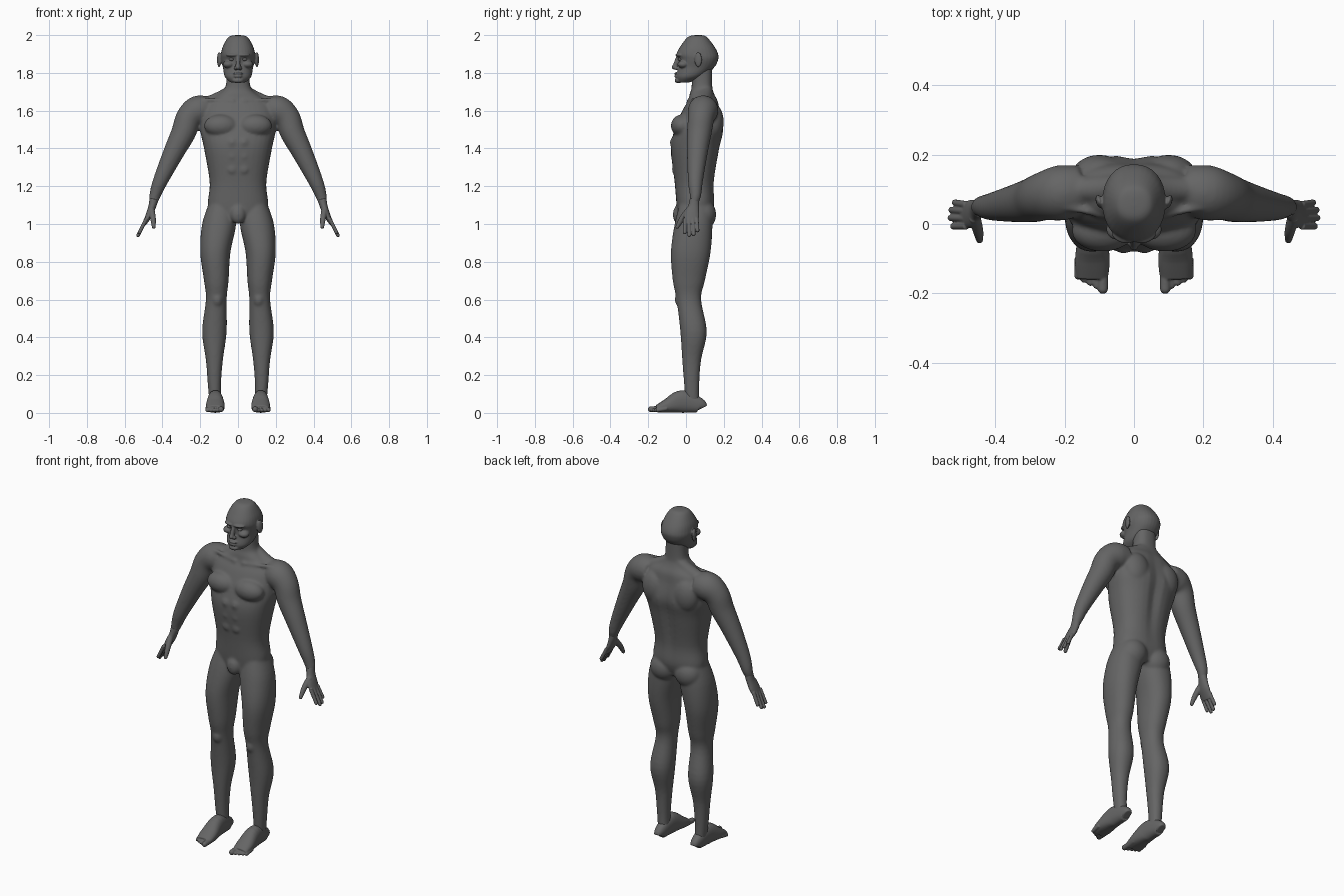
import bpy, bmesh, math
from mathutils import Vector, Matrix

cube = bpy.data.objects.get("Cube")
if cube:
    bpy.data.objects.remove(cube, do_unlink=True)

grey = (0.13, 0.13, 0.13, 1)
skin = bpy.data.materials.new("grey_skin")
skin.use_nodes = True
skin.diffuse_color = grey
skin.node_tree.nodes["Principled BSDF"].inputs["Base Color"].default_value = grey

ACROSS, DEEP = Vector((1, 0, 0)), Vector((0, 1, 0))
SIDES = {"left": 1, "right": -1}


def blend(rows, steps=5):
    """Catmull-Rom interpolation of section rows."""
    last = len(rows) - 1
    out = []
    for i in range(last):
        near = [rows[min(max(i + o, 0), last)] for o in (-1, 0, 1, 2)]
        for j in range(steps):
            t = j / steps
            out.append([b + t / 2 * (c - a + t * (2 * a - 5 * b + 4 * c - d
                                                  + t * (3 * b - a - 3 * c + d)))
                        for a, b, c, d in zip(*near)])
    out.append(list(rows[-1]))
    return out


def oval(power, count=32):
    """Points of a unit superellipse."""
    for i in range(count):
        angle = math.tau * i / count
        yield [math.copysign(abs(v) ** (2 / power), v) for v in (math.cos(angle), math.sin(angle))]


def loft(bm, rings):
    loops = [[bm.verts.new(p) for p in ring] for ring in rings]
    for low, high in zip(loops, loops[1:]):
        for i in range(len(low)):
            bm.faces.new((low[i - 1], low[i], high[i], high[i - 1]))
    bm.faces.new(loops[0])
    bm.faces.new(loops[-1])


def slab(bm, rows, side=1, power=2.2, groove=0):
    """Level sections: height, inner x, outer x, front y, back y."""
    rings = []
    for z, inner, outer, front, back in blend(rows):
        ring = []
        for u, v in oval(power):
            x = (inner + outer + u * (outer - inner)) / 2
            y = (front + back + v * (back - front)) / 2
            if v > 0:
                y -= groove * math.exp(-(x / 0.03) ** 2 - ((z - 1.4) / 0.2) ** 2)
            ring.append((side * x, y, z))
        rings.append(ring)
    loft(bm, rings)


def centred(rows):
    """Turn rows of height, half width, front, back into symmetric slab rows."""
    return [(z, -half, half, front, back) for z, half, front, back in rows]


def tube(bm, rows, side=1, ref=DEEP, power=2):
    """Sections along a path: x, y, z, radius, and optionally a second radius along ref."""
    rows = blend(rows)
    path = [Vector(row[:3]) for row in rows]
    rings = []
    for i, (point, row) in enumerate(zip(path, rows)):
        along = (path[min(i + 1, len(path) - 1)] - path[max(i - 1, 0)]).normalized()
        wide = (ref - along * ref.dot(along)).normalized()
        thick = along.cross(wide)
        ring = [point + wide * row[-1] * u + thick * row[3] * v for u, v in oval(power)]
        rings.append([(side * p.x, p.y, p.z) for p in ring])
    loft(bm, rings)


def ball(bm, centre, radii, side=1, turn=0):
    x, y, z = centre
    place = Matrix.Translation((side * x, y, z)) @ Matrix.Rotation(side * turn, 4, 'Z')
    bmesh.ops.create_uvsphere(bm, u_segments=24, v_segments=16, radius=1,
                              matrix=place @ Matrix.Diagonal((*radii, 1)))


def digit(bm, root, tip, radius, side, ref):
    """Finger or toe with a rounded end."""
    tube(bm, [(*root, radius * 1.1), (*tip, radius)], side, ref)
    ball(bm, tip, [radius] * 3, side)


def finish(bm, name, voxel=None, rounds=3):
    """Fuse overlapping forms into one smooth skin."""
    bmesh.ops.recalc_face_normals(bm, faces=bm.faces)
    for face in bm.faces:
        face.smooth = True
    mesh = bpy.data.meshes.new(name)
    bm.to_mesh(mesh)
    bm.free()
    mesh.materials.append(skin)
    obj = bpy.data.objects.new(name, mesh)
    bpy.context.collection.objects.link(obj)
    if voxel:
        fuse = obj.modifiers.new("fuse", 'REMESH')
        fuse.mode = 'VOXEL'
        fuse.voxel_size = voxel
        fuse.use_smooth_shade = True
        soften = obj.modifiers.new("soften", 'SMOOTH')
        soften.factor = 0.5
        soften.iterations = rounds


# Torso and neck, with a groove along the spine
body = bmesh.new()
slab(body, centred([(1.02, .13, -.04, .12), (1.1, .16, -.05, .15), (1.22, .15, -.06, .15),
                    (1.4, .18, -.08, .18), (1.5, .2, -.06, .2), (1.6, .19, -.02, .18),
                    (1.65, .16, .01, .17), (1.69, .1, .02, .15), (1.73, .065, .03, .14),
                    (1.85, .06, .03, .14)]), power=2.4, groove=0.016)
ball(body, (0, -.04, 1.05), (.04, .03, .05))

for side in SIDES.values():
    # Chest, shoulder blade, buttock and stomach muscles
    ball(body, (.09, -.02, 1.52), (.09, .06, .06), side)
    ball(body, (.1, .14, 1.54), (.08, .06, .1), side)
    ball(body, (.08, .09, 1.05), (.08, .07, .08), side)
    for step in range(3):
        ball(body, (.03, -.055 - step * .005, 1.29 + step * .07), (.03, .02, .03), side)
    # Collar bone and neck-to-shoulder muscle
    tube(body, [(.02, .01, 1.65, .01), (.2, .05, 1.66, .01)], side)
    tube(body, [(.03, .11, 1.71, .03), (.1, .1, 1.66, .04), (.2, .1, 1.63, .03)], side)
    # Arm
    tube(body, [(.15, .1, 1.6, .07), (.21, .09, 1.6, .08), (.26, .08, 1.56, .07),
                (.29, .07, 1.48, .065), (.34, .06, 1.38, .055), (.41, .05, 1.23, .04),
                (.44, .05, 1.15, .03), (.45, .04, 1.1, .02)], side)
    # Leg and kneecap
    slab(body, [(1.12, .02, .15, -.03, .13), (1, .01, .19, -.06, .14), (.85, .04, .2, -.08, .13),
                (.7, .05, .18, -.07, .1), (.6, .06, .17, -.05, .08), (.43, .06, .19, -.03, .11),
                (.28, .08, .17, -.02, .08), (.15, .09, .16, -.01, .07), (.04, .09, .15, 0, .07)],
         side)
    ball(body, (.11, -.03, .6), (.03, .03, .04), side)
finish(body, "body", voxel=0.007, rounds=10)

# Skull and jaw
head = bmesh.new()
slab(head, centred([(2, .01, .05, .08), (1.99, .05, .01, .11), (1.94, .08, -.03, .15),
                    (1.9, .09, -.05, .17), (1.87, .09, -.04, .17), (1.83, .08, -.04, .15),
                    (1.78, .07, -.05, .09), (1.75, .04, -.04, .02)]))
# Nose, lips and chin
tube(head, [(0, -.04, 1.89, .01), (0, -.06, 1.83, .013)], ref=ACROSS)
ball(head, (0, -.064, 1.83), [.012] * 3)
for z, half in ((1.797, .026), (1.782, .022)):
    ball(head, (0, -.05, z), (half, .012, .007))
ball(head, (0, -.04, 1.76), (.03, .02, .015))
for side in SIDES.values():
    # Nostril, brow, cheek and ear
    ball(head, (.012, -.053, 1.825), [.01] * 3, side)
    ball(head, (.03, -.035, 1.895), (.035, .02, .01), side, turn=.25)
    ball(head, (.05, -.015, 1.845), (.03, .03, .02), side)
    ball(head, (.1, .065, 1.87), (.01, .02, .04), side, turn=-.3)
finish(head, "head", voxel=0.004)

eyes = bmesh.new()
for side in SIDES.values():
    ball(eyes, (.034, -.03, 1.872), (.014, .012, .009), side)
finish(eyes, "eyes")

for label, side in SIDES.items():
    # Palm, four fingers and thumb
    hand = bmesh.new()
    tube(hand, [(.445, .045, 1.13, .024, .025), (.455, .04, 1.09, .02, .03),
                (.47, .03, 1.05, .018, .04), (.495, .025, 1, .01, .036)], side)
    for y, reach in ((-.006, .075), (.016, .09), (.037, .085), (.056, .065)):
        digit(hand, (.484, y, 1.03), (.484 + reach / 2, y * 1.1, 1.03 - reach), .0095, side, DEEP)
    tube(hand, [(.46, .02, 1.08, .017), (.45, -.02, 1.03, .015), (.446, -.046, .985, .01)], side)
    ball(hand, (.446, -.046, .985), [.01] * 3, side)
    finish(hand, label + "_hand", voxel=0.003)

    # Foot sections resting on the ground: y, half height, half width
    foot = bmesh.new()
    tube(foot, [(.12, y, half, half, wide) for y, half, wide in (
        (.086, .025, .02), (.07, .04, .03), (-.02, .06, .04), (-.1, .037, .05),
        (-.155, .02, .045))], side, ACROSS, power=2.3)
    # Toes shorten towards the outside
    for toe in range(5):
        radius = .01 if toe else .015
        x = .09 + toe * .018
        digit(foot, (x, -.1, .024), (x, -.187 + toe * .009, radius + .004), radius, side, ACROSS)
    finish(foot, label + "_foot", voxel=0.0035)
